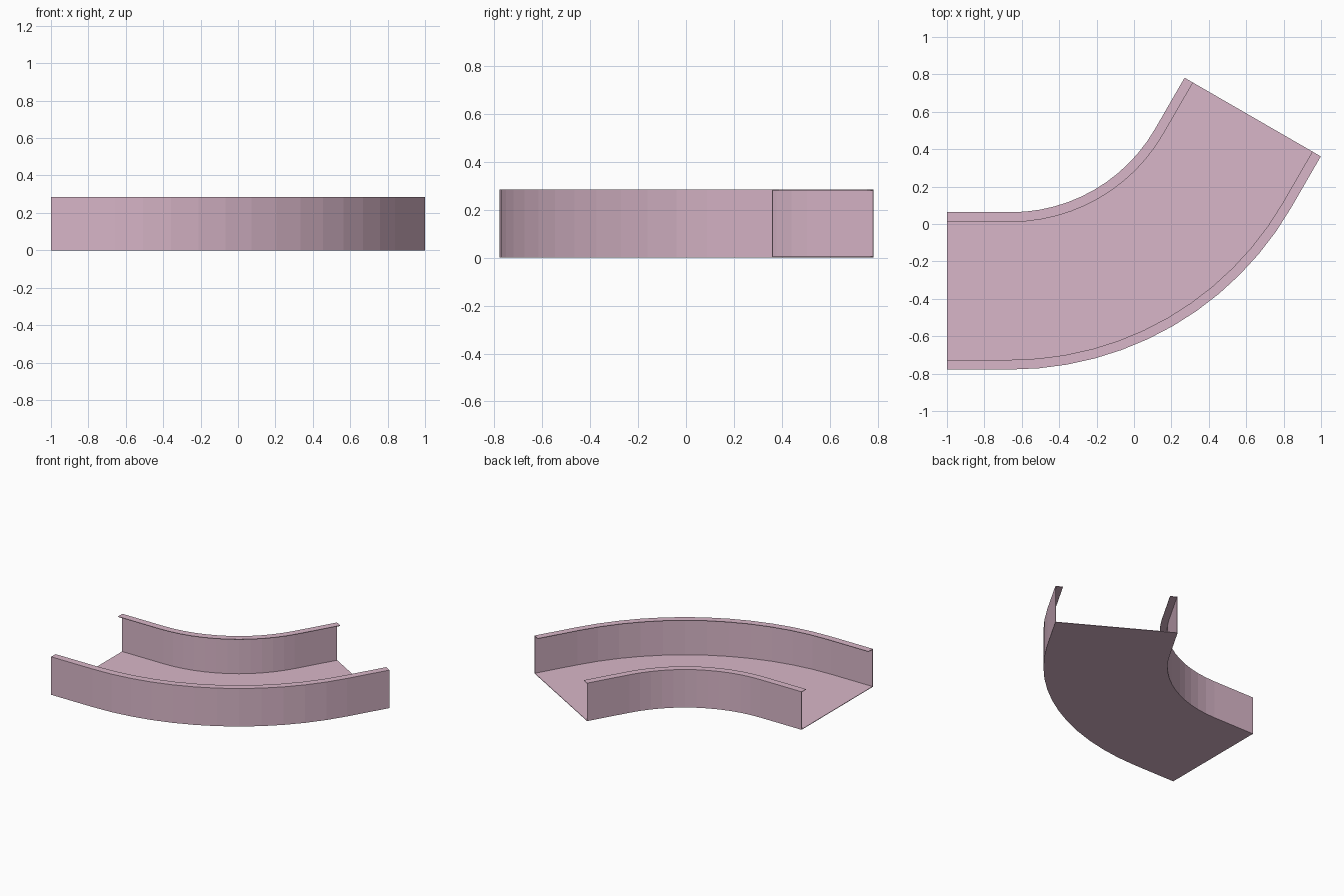
import bpy, bmesh
from math import sin, cos, radians

if "Cube" in bpy.data.objects:
    bpy.data.objects.remove(bpy.data.objects["Cube"])

# Main dimensions
CX, CY = -0.658, 0.952          # bend centre
R_IN, R_OUT = 0.889, 1.730      # radii of the two side walls
HEIGHT, LIP, THICK = 0.284, 0.052, 0.004
END_STRAIGHT = 0.317
TURN, STEPS = 60, 12

# Cross-section: lip, wall, floor, wall, lip as (radius, height)
profile = [(R_IN + LIP, HEIGHT), (R_IN, HEIGHT), (R_IN, 0),
           (R_OUT, 0), (R_OUT, HEIGHT), (R_OUT - LIP, HEIGHT)]

# Stations along the path: (angle, distance moved along the heading)
stations = [(0, -1 - CX)]
stations += [(TURN * i / STEPS, 0) for i in range(STEPS + 1)]
stations += [(TURN, END_STRAIGHT)]


def place(station, point):
    a, d = radians(station[0]), station[1]
    r, z = point
    return (CX + r * sin(a) + d * cos(a), CY - r * cos(a) + d * sin(a), z)


# Sweep the folded sheet along the bend
bm = bmesh.new()
rows = [[bm.verts.new(place(s, p)) for p in profile] for s in stations]
for a, b in zip(rows, rows[1:]):
    for j in range(len(profile) - 1):
        bm.faces.new((a[j], a[j + 1], b[j + 1], b[j]))
bmesh.ops.recalc_face_normals(bm, faces=bm.faces)
bm.faces.ensure_lookup_table()
# Make the floor face down so the sheet thickens inward
if bm.faces[2].normal.z > 0:
    bmesh.ops.reverse_faces(bm, faces=bm.faces)
mesh = bpy.data.meshes.new("tray_bend")
bm.to_mesh(mesh)
bm.free()
tray = bpy.data.objects.new("tray_bend", mesh)
bpy.context.collection.objects.link(tray)

# Thin sheet metal
solid = tray.modifiers.new("sheet_thickness", 'SOLIDIFY')
solid.thickness = THICK
solid.offset = -1
solid.use_even_offset = True

# Dusty pink finish
mat = bpy.data.materials.new("dusty_pink")
mat.diffuse_color = (0.69, 0.47, 0.58, 1)
mat.use_nodes = True
mat.node_tree.nodes["Principled BSDF"].inputs["Base Color"].default_value = mat.diffuse_color
mesh.materials.append(mat)
